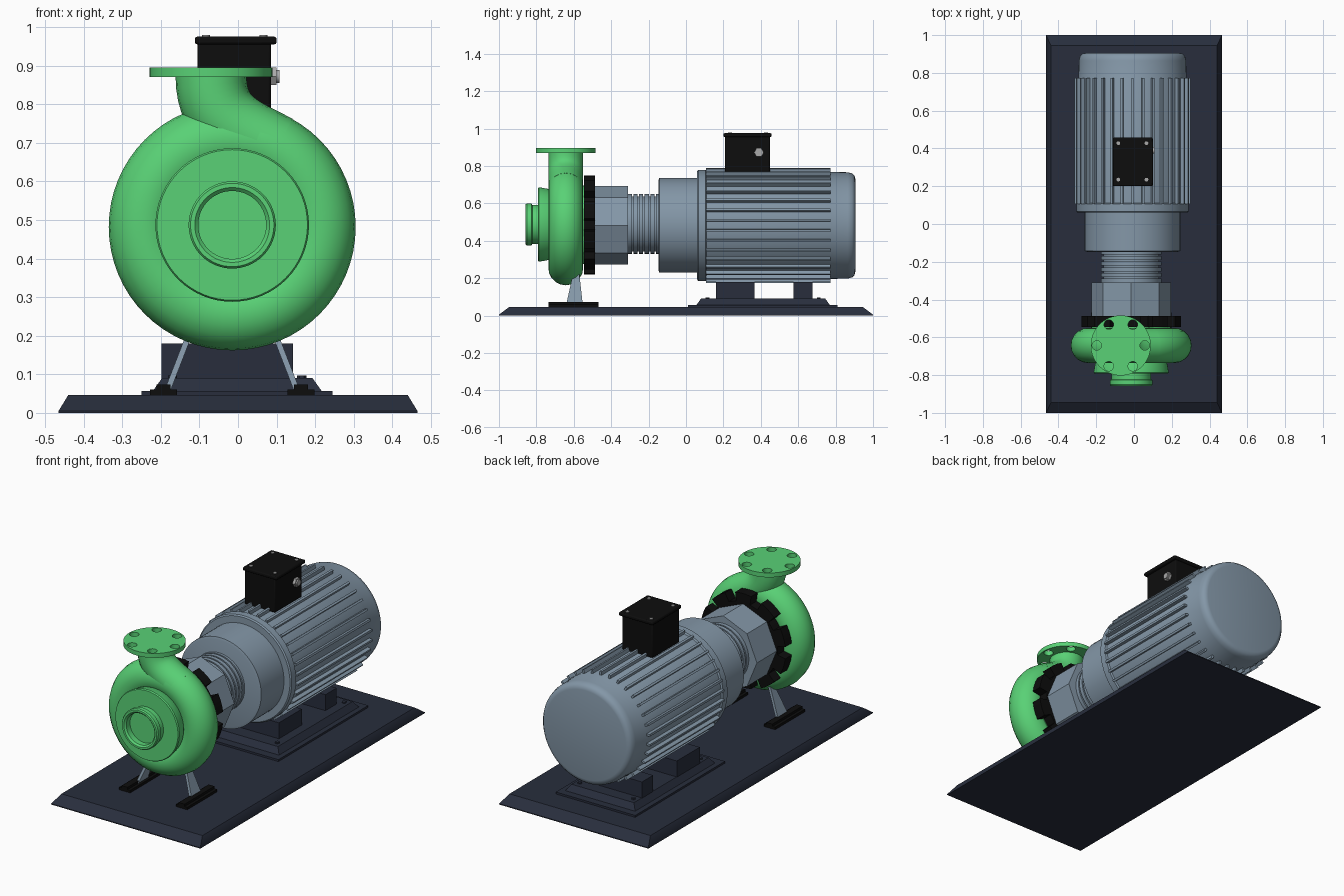
import bpy, bmesh
from math import sin, cos, pi, tau
from mathutils import Vector

if "Cube" in bpy.data.objects:
    bpy.data.objects.remove(bpy.data.objects["Cube"])


def mat(name, *c):
    m = bpy.data.materials.new(name)
    m.diffuse_color = (*c, 1)
    m.use_nodes = True
    m.node_tree.nodes["Principled BSDF"].inputs["Base Color"].default_value = m.diffuse_color
    return m


STEEL = mat("motor_grey", 0.23, 0.31, 0.39)
GREEN = mat("pump_green", 0.10, 0.64, 0.18)
NAVY = mat("base_navy", 0.021, 0.027, 0.046)
BLACK = mat("black", 0.004, 0.004, 0.004)
SILVER = mat("bolt_grey", 0.4, 0.4, 0.4)
PX, PZ = -0.015, 0.485     # pump axis
MX, MZ = -0.008, 0.482     # motor axis


def make(name, verts, faces, m):
    me = bpy.data.meshes.new(name)
    me.from_pydata(verts, [], faces)
    bm = bmesh.new()
    bm.from_mesh(me)
    bmesh.ops.recalc_face_normals(bm, faces=bm.faces)
    bm.to_mesh(me)
    bm.free()
    me.materials.append(m)
    ob = bpy.data.objects.new(name, me)
    bpy.context.collection.objects.link(ob)
    return ob


def loft(name, rings, m, closed=False):
    """Join equal-length vertex rings; cap the ends unless closed."""
    n, k = len(rings[0]), len(rings)
    verts = [v for r in rings for v in r]
    faces = [(i * n + j, i * n + (j + 1) % n, (i + 1) % k * n + (j + 1) % n, (i + 1) % k * n + j)
             for i in range(k if closed else k - 1) for j in range(n)]
    if not closed:
        faces += [tuple(range(n)), tuple(range((k - 1) * n, k * n))]
    return make(name, verts, faces, m)


def lathe(name, prof, cx, cz, m, n=64, closed=False):
    """Revolve (radius, y) points about a y-parallel axis."""
    return loft(name, [[(cx + r * cos(tau * j / n), y, cz + r * sin(tau * j / n))
                        for j in range(n)] for r, y in prof], m, closed)


def block(name, x0, x1, y0, y1, z0, z1, m, inset=0.0, bevel=0.0):
    def ring(z, i):
        return [(x0 + i, y0 + i, z), (x1 - i, y0 + i, z), (x1 - i, y1 - i, z), (x0 + i, y1 - i, z)]
    ob = loft(name, [ring(z0, 0), ring(z1, inset)], m)
    if bevel:
        b = ob.modifiers.new("bevel", 'BEVEL')
        b.width, b.segments = bevel, 2
    return ob


def cyl(name, c, r, h, m, axis='Z', n=16):
    rings = []
    for s in (0, h):
        if axis == 'Z':
            rings.append([(c[0] + r * cos(tau * j / n), c[1] + r * sin(tau * j / n), c[2] + s) for j in range(n)])
        else:
            rings.append([(c[0] + s, c[1] + r * cos(tau * j / n), c[2] + r * sin(tau * j / n)) for j in range(n)])
    return loft(name, rings, m)


# Base plate and motor plinth
b = loft("base_plate", [[(sx * x, sy * y, z) for sx, sy in ((-1, -1), (1, -1), (1, 1), (-1, 1))]
                        for x, y, z in ((0.465, 1, 0), (0.465, 1, 0.005), (0.44, 0.945, 0.046))], NAVY)
block("plinth_sheet", -0.25, 0.245, 0.01, 0.81, 0.04, 0.057, NAVY)
block("plinth", -0.222, 0.218, 0.055, 0.77, 0.055, 0.09, NAVY, 0.025)
block("front_motor_pad", -0.198, 0.143, 0.16, 0.365, 0.085, 0.18, NAVY)
block("rear_motor_pad", -0.198, 0.143, 0.575, 0.675, 0.085, 0.18, NAVY)
for x in (-0.17, 0.165):
    for y in (0.115, 0.71):
        cyl("plinth_bolt", (x, y, 0.085), 0.012, 0.012, NAVY, n=6)

# Motor body, fins and covers
lathe("motor_body", [(0.29, 0.06), (0.297, 0.066), (0.297, 0.105), (0.288, 0.11), (0.288, 0.77),
                     (0.286, 0.775), (0.284, 0.865), (0.278, 0.888), (0.266, 0.901), (0.25, 0.905)], MX, MZ, STEEL)
lathe("motor_bell", [(0.24, -0.147), (0.253, -0.143), (0.253, 0.07)], MX, MZ, STEEL)
FINS = 34
verts, faces = [], []
for i in range(FINS):
    a = pi / 2 + tau * i / FINS
    u, t = Vector((cos(a), 0, sin(a))), Vector((-sin(a), 0, cos(a))) * 0.006
    o = Vector((MX, 0, MZ))
    k = len(verts)
    for y in (0.107, 0.772):
        verts += [o + u * r + t * s + Vector((0, y, 0)) for r, s in ((0.28, -1), (0.308, -1), (0.308, 1), (0.28, 1))]
    faces += [tuple(k + q for q in f) for f in
              ((0, 1, 2, 3), (4, 5, 6, 7), (0, 1, 5, 4), (1, 2, 6, 5), (2, 3, 7, 6))]
make("motor_fins", verts, faces, STEEL)

# Grooved coupling and octagonal bearing housing
prof = [(0.16, -0.32)]
for i in range(5):
    y = -0.285 + i * 0.03
    prof += [(0.16, y - 0.004), (0.147, y - 0.004), (0.147, y + 0.004), (0.16, y + 0.004)]
lathe("coupling", prof + [(0.16, -0.14)], PX, 0.49, STEEL)
lathe("bearing_housing", [(0.21, -0.5), (0.21, -0.31)], PX, 0.482, STEEL, n=8)

# Toothed clamp ring
outline = []
T = 10
for i in range(T):
    for r, f in ((0.215, -0.32), (0.265, -0.3), (0.265, -0.1), (0.265, 0.1), (0.265, 0.3), (0.215, 0.32), (0.215, 0.5)):
        a = pi / 2 + tau * (i + f) / T
        outline.append((r, a))
loft("clamp_ring", [[(PX + r * cos(a), y, PZ + r * sin(a)) for r, a in outline] for y in (-0.545, -0.487)], BLACK)

# Pump casing
R, r, Y = 0.227, 0.093, -0.643
lathe("volute", [(R + r * cos(tau * i / 20), Y + r * sin(tau * i / 20)) for i in range(20)],
      PX, PZ - 0.003, GREEN, closed=True)
lathe("volute_core", [(0.2, -0.70), (0.21, -0.54)], PX, PZ, GREEN)
lathe("suction_cover", [(0.165, -0.69), (0.19, -0.735), (0.199, -0.785), (0.195, -0.792)], PX, PZ + 0.002, GREEN)
lathe("suction_inlet", [(0.105, -0.78), (0.105, -0.822), (0.113, -0.826), (0.113, -0.850), (0.108, -0.857),
                        (0.097, -0.857), (0.088, -0.848), (0.088, -0.815)], PX, PZ + 0.002, GREEN)


def curve_to_mesh(name, cu, loc, m):
    ob = bpy.data.objects.new(name, cu)
    ob.location = loc
    bpy.context.collection.objects.link(ob)
    bpy.ops.object.select_all(action='DESELECT')
    ob.select_set(True)
    bpy.context.view_layer.objects.active = ob
    bpy.ops.object.convert(target='MESH')
    ob = bpy.context.view_layer.objects.active
    ob.name = name
    ob.data.materials.clear()
    ob.data.materials.append(m)


# Discharge neck sweeping out of the volute
cu = bpy.data.curves.new("discharge_neck", 'CURVE')
cu.dimensions = '3D'
cu.bevel_depth, cu.bevel_resolution, cu.resolution_u = 0.092, 8, 14
cu.use_fill_caps = True
sp = cu.splines.new('BEZIER')
sp.bezier_points.add(1)
for p, co, hl, hr in zip(sp.bezier_points, ((-0.07, 0.875), (0.098, 0.681)),
                         ((-0.07, 0.95), (0.01, 0.728)), ((-0.07, 0.75), (0.18, 0.634))):
    p.handle_left_type = p.handle_right_type = 'FREE'
    p.co, p.handle_left, p.handle_right = [(q[0], Y, q[1]) for q in (co, hl, hr)]
curve_to_mesh("discharge_neck", cu, (0, 0, 0), GREEN)

# Drilled discharge flange
cu = bpy.data.curves.new("discharge_flange", 'CURVE')
cu.dimensions, cu.fill_mode, cu.extrude = '2D', 'BOTH', 0.0125
holes = [(0.127 * cos(tau * i / 6), 0.127 * sin(tau * i / 6), 0.025, 20) for i in range(6)]
for x, y, rad, n in [(0, 0, 0.159, 64)] + holes:
    sp = cu.splines.new('POLY')
    sp.points.add(n - 1)
    sp.use_cyclic_u = True
    for j, p in enumerate(sp.points):
        p.co = (x + rad * cos(tau * j / n), y + rad * sin(tau * j / n), 0, 1)
curve_to_mesh("discharge_flange", cu, (-0.07, Y, 0.8825), GREEN)

# Pump legs and feet
for s in (-1, 1):
    def leg(x, y0, y1, z):
        x0, x1 = PX + s * x - 0.008, PX + s * x + 0.008
        return [(x0, y0, z), (x1, y0, z), (x1, y1, z), (x0, y1, z)]
    loft("pump_leg", [leg(0.167, -0.64, -0.552, 0.06), leg(0.105, -0.605, -0.57, 0.22)], STEEL)
    c = PX + s * 0.178
    block("pump_foot", c - 0.035, c + 0.035, -0.735, -0.468, 0.04, 0.06, BLACK)
    block("foot_rail", c - 0.018, c + 0.018, -0.735, -0.468, 0.06, 0.073, BLACK)

# Terminal box
block("terminal_box", -0.105, 0.085, 0.208, 0.448, 0.765, 0.96, BLACK, bevel=0.006)
block("terminal_box_lid", -0.112, 0.1, 0.2, 0.458, 0.955, 0.975, BLACK, bevel=0.006)
for x in (-0.083, 0.066):
    for y in (0.235, 0.428):
        cyl("lid_screw", (x, y, 0.97), 0.01, 0.009, SILVER)
cyl("cable_gland", (0.08, 0.39, 0.872), 0.026, 0.02, SILVER, 'X', 6)
cyl("cable_gland_nose", (0.095, 0.39, 0.872), 0.017, 0.013, SILVER, 'X')

# Smooth shading with crisp edges
bpy.ops.object.select_all(action='SELECT')
bpy.context.view_layer.objects.active = b
bpy.ops.object.shade_smooth_by_angle(angle=0.6)
